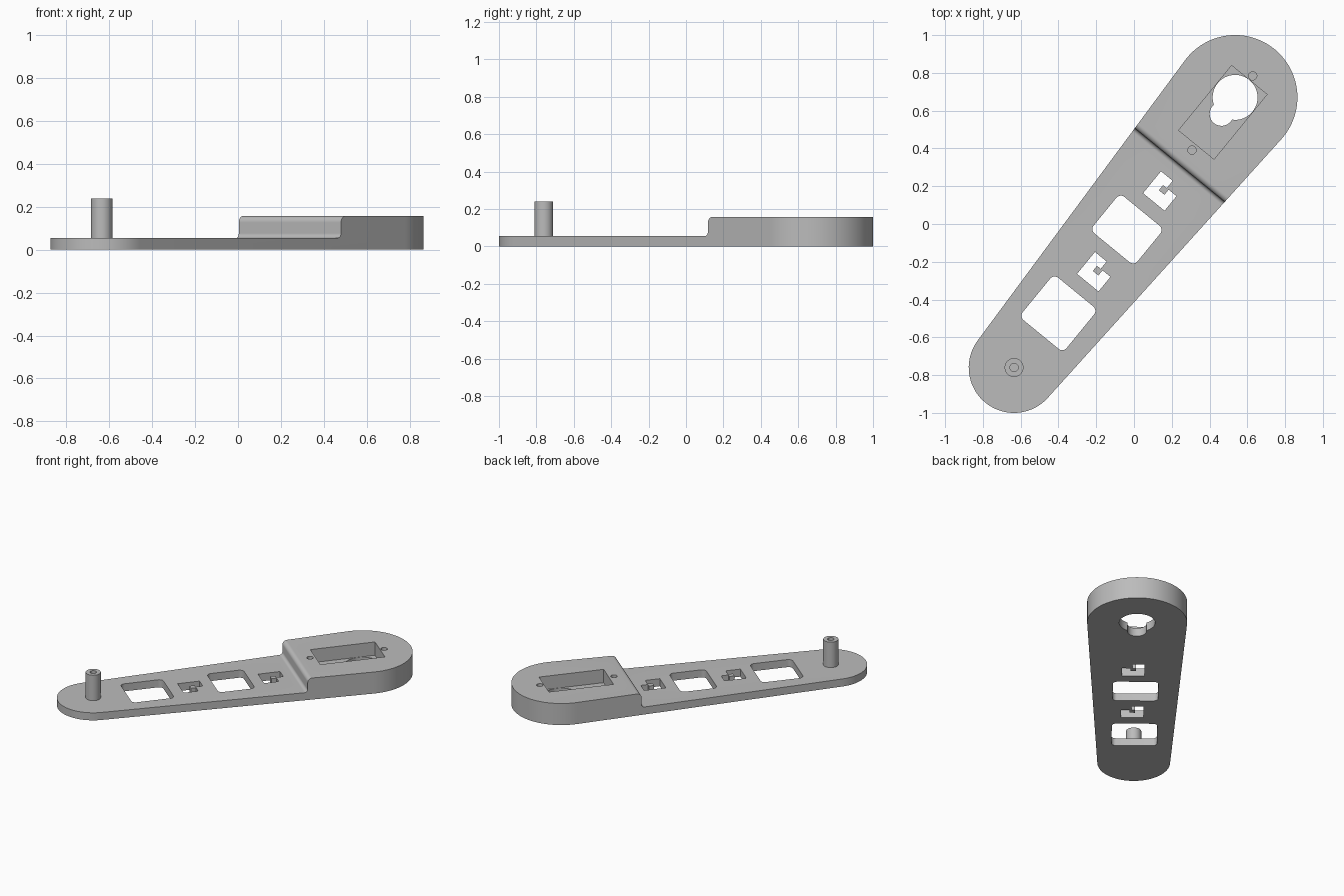
import bpy, bmesh, math
from mathutils import Matrix, Vector

if "Cube" in bpy.data.objects:
    bpy.data.objects.remove(bpy.data.objects["Cube"])

# Local frame: x runs along the arm from the post centre, y across it
PLATE, BLOCK, POST = 0.055, 0.157, 0.24
LENGTH, R_SMALL, R_BIG = 1.848, 0.24, 0.33
PLACE = Matrix.Translation((-0.635, -0.76, 0)) @ Matrix.Rotation(math.atan2(1.43, 1.17), 4, 'Z')

grey = bpy.data.materials.new("plastic_grey")
grey.diffuse_color = (0.5, 0.5, 0.5, 1)
grey.use_nodes = True
grey.node_tree.nodes["Principled BSDF"].inputs["Base Color"].default_value = grey.diffuse_color


def prism(name, base, offset):
    """Closed solid: a flat polygon of 3D points swept along offset."""
    bm = bmesh.new()
    face = bm.faces.new([bm.verts.new(p) for p in base])
    out = bmesh.ops.extrude_face_region(bm, geom=[face])
    verts = [g for g in out["geom"] if isinstance(g, bmesh.types.BMVert)]
    bmesh.ops.translate(bm, verts=verts, vec=Vector(offset))
    bmesh.ops.recalc_face_normals(bm, faces=bm.faces)
    mesh = bpy.data.meshes.new(name)
    bm.to_mesh(mesh)
    bm.free()
    mesh.materials.append(grey)
    ob = bpy.data.objects.new(name, mesh)
    bpy.context.collection.objects.link(ob)
    return ob


def upright(name, pts, z0, z1):
    return prism(name, [(x, y, z0) for x, y in pts], (0, 0, z1 - z0))


def arc(cx, cy, r, a0, a1, n):
    return [(cx + r * math.cos(math.radians(a0 + (a1 - a0) * i / n)),
             cy + r * math.sin(math.radians(a0 + (a1 - a0) * i / n))) for i in range(n + 1)]


def circle(cx, r, n=48):
    return arc(cx, 0, r, 0, 360, n)[:-1]


def rounded(cx, w, h, r):
    pts = []
    for k, (sx, sy) in enumerate(((1, 1), (-1, 1), (-1, -1), (1, -1))):
        pts += arc(cx + sx * (w / 2 - r), sy * (h / 2 - r), r, k * 90, k * 90 + 90, 6)
    return pts


def rect(x0, x1, h):
    return [(x0, -h), (x1, -h), (x1, h), (x0, h)]


def boolean(ob, tool, operation):
    tool.hide_render = True
    mod = ob.modifiers.new("cut", 'BOOLEAN')
    mod.operation, mod.solver, mod.object = operation, 'EXACT', tool
    bpy.context.view_layer.objects.active = ob
    bpy.ops.object.modifier_apply(modifier=mod.name)
    bpy.data.objects.remove(tool)


def finish(ob):
    ob.matrix_world = PLACE
    bpy.ops.object.select_all(action='DESELECT')
    ob.select_set(True)
    bpy.context.view_layer.objects.active = ob
    bpy.ops.object.shade_smooth_by_angle(angle=math.radians(30))


# Arm: side profile with a filleted step, trimmed to the tapered outline
STEP, R_LOW, R_TOP = 1.385, 0.022, 0.03
side = [(-0.5, 0), (2.5, 0), (2.5, BLOCK)]
side += arc(STEP + R_TOP, BLOCK - R_TOP, R_TOP, 90, 180, 8)
side += arc(STEP - R_LOW, PLATE + R_LOW, R_LOW, 0, -90, 8)
side += [(-0.5, PLATE)]
arm = prism("arm", [(x, -0.6, z) for x, z in side], (0, 1.2, 0))
tilt = math.degrees(math.asin((R_BIG - R_SMALL) / LENGTH))
outline = arc(LENGTH, 0, R_BIG, -90 - tilt, 90 + tilt, 48)
outline += arc(0, 0, R_SMALL, 90 + tilt, 270 - tilt, 40)
boolean(arm, upright("outline", outline, -0.2, 0.4), 'INTERSECT')

# Servo pocket, shaft openings and blind screw holes in the thick end
FLOOR = 0.06
cuts = [(rect(1.524, 1.967, 0.121), FLOOR),
        (circle(LENGTH, 0.119), -0.1), (circle(1.735, 0.063), -0.1),
        (circle(1.4876, 0.022, 24), FLOOR), (circle(1.995, 0.022, 24), FLOOR)]
# Rounded windows through the thin plate
cuts += [(rounded(0.371, 0.29, 0.30, 0.03), -0.1), (rounded(0.944, 0.25, 0.30, 0.03), -0.1)]
# Hooked cable slots
hook = [(0, 0), (0, .15), (.08, .15), (.08, .10), (.055, .10),
        (.055, .065), (.093, .065), (.093, .10), (.147, .10), (.147, 0)]
cuts += [([(x0 + b, 0.056 - a) for a, b in hook], -0.1) for x0 in (0.595, 1.147)]
for pts, z0 in cuts:
    boolean(arm, upright("cutter", pts, z0, 0.3), 'DIFFERENCE')
finish(arm)

# Post with a blind hole in its top
post = upright("post", circle(0, 0.05), PLATE - 0.01, POST)
boolean(post, upright("cutter", circle(0, 0.022, 24), 0.1, 0.4), 'DIFFERENCE')
finish(post)
